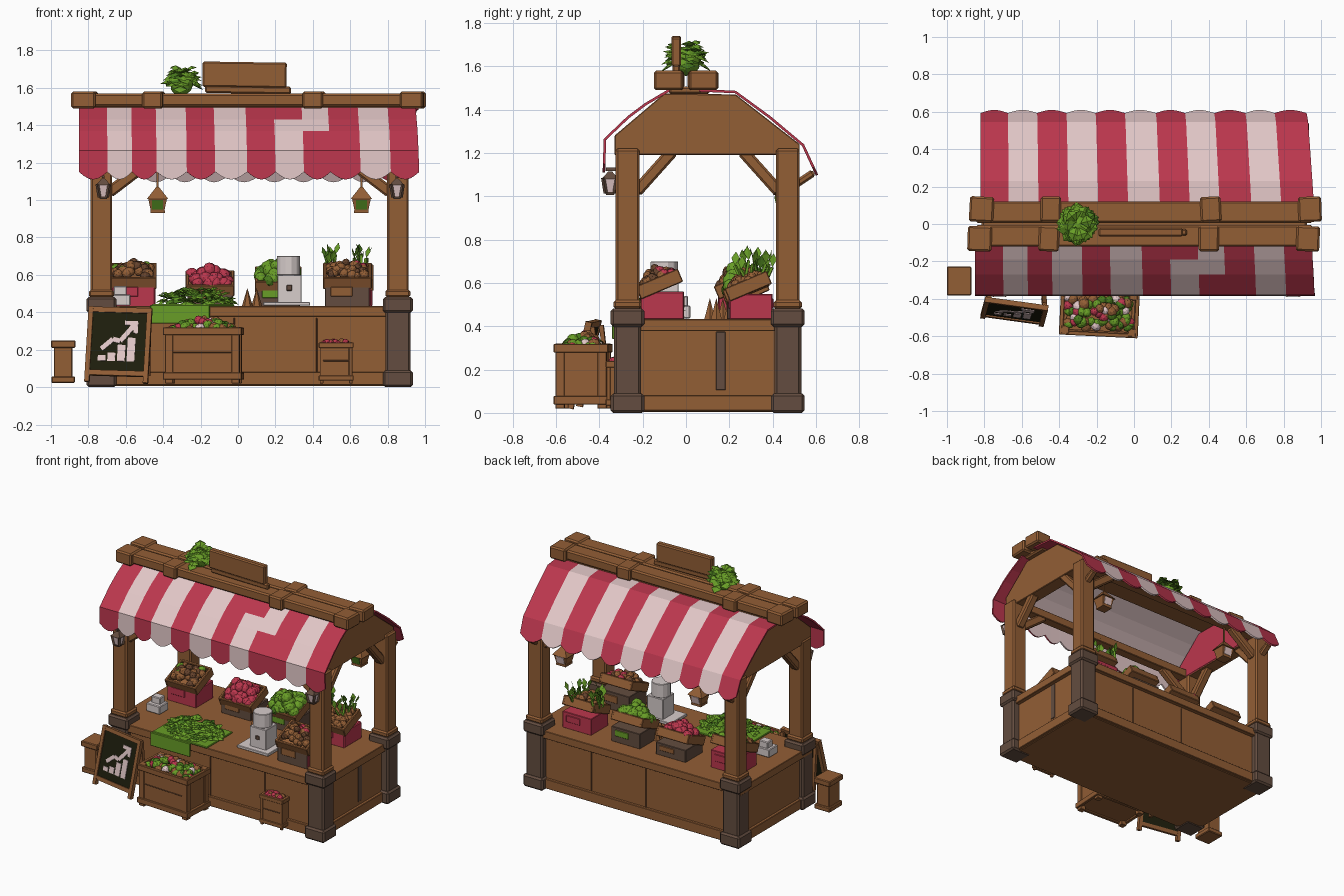
import bpy, bmesh, math, random
from mathutils import Matrix, Vector

random.seed(4)
if "Cube" in bpy.data.objects:
    bpy.data.objects.remove(bpy.data.objects["Cube"])


def material(name, r, g, b):
    mat = bpy.data.materials.new(name)
    mat.use_nodes = True
    mat.diffuse_color = (r, g, b, 1)
    mat.node_tree.nodes["Principled BSDF"].inputs["Base Color"].default_value = (r, g, b, 1)
    return mat


wood = material("wood", .29, .112, .036)
dark_wood = material("dark wood", .13, .055, .025)
stone = material("brown stone", .125, .073, .05)
red = material("awning red", .5, .038, .075)
white = material("cloth white", .76, .57, .57)
green = material("leaf green", .14, .34, .02)
deep_green = material("deep green", .065, .19, .012)
black = material("slate black", .013, .013, .004)
metal = material("pale metal", .68, .61, .6)


class Part:
    """Collects primitives into one named mesh object."""

    def __init__(self, name, *mats, bevel=0, at=Matrix()):
        self.name, self.mats, self.bevel, self.at = name, mats, bevel, at
        self.bm = bmesh.new()

    def paint(self, made, m):
        for f in {f for v in made["verts"] for f in v.link_faces}:
            f.material_index = m

    def box(self, x, y, z, sx, sy, sz, m=0, turn=Matrix()):
        mat = Matrix.Translation((x, y, z)) @ turn @ Matrix.Diagonal((sx, sy, sz, 1))
        self.paint(bmesh.ops.create_cube(self.bm, size=1, matrix=mat), m)

    def beam(self, p, q, sx, sy, m=0):
        p, q = Vector(p), Vector(q)
        d = q - p
        self.box(*((p + q) / 2), sx, sy, d.length, m, d.to_track_quat('Z', 'Y').to_matrix().to_4x4())

    def cone(self, x, y, z, r1, r2, h, m=0, sides=4):
        mat = Matrix.Translation((x, y, z + h / 2)) @ Matrix.Rotation(math.pi / sides, 4, 'Z')
        self.paint(bmesh.ops.create_cone(self.bm, cap_ends=True, segments=sides, radius1=r1,
                                         radius2=r2, depth=h, matrix=mat), m)

    def ball(self, x, y, z, r, m=0):
        turn = Matrix.Rotation(random.random() * 6, 4, (1, random.random(), 1))
        mat = Matrix.Translation((x, y, z)) @ turn @ Matrix.Diagonal((r, r * .85, r * .9, 1))
        self.paint(bmesh.ops.create_icosphere(self.bm, subdivisions=2, radius=1, matrix=mat), m)

    def leaf(self, base, tip, width, m=0):
        base, tip = Vector(base), Vector(tip)
        side = (tip - base).cross(Vector((0, 0, 1))).normalized() * width
        mid = base.lerp(tip, .55) + Vector((0, 0, width * .4))
        low = Vector((0, 0, width * .4))
        a, b, c, l, r = [self.bm.verts.new(v) for v in (base, tip, mid, mid + side - low, mid - side - low)]
        for tri in ((a, l, c), (l, b, c), (a, c, r), (c, b, r)):
            self.bm.faces.new(tri[::-1]).material_index = m

    def heap(self, sx, sy, z, rise, r, n, mats):
        for i in range(n):
            u, v = random.uniform(-1, 1), random.uniform(-1, 1)
            self.ball(u * sx / 2, v * sy / 2, z + rise * (1 - max(abs(u), abs(v))) * random.uniform(.6, 1),
                      r * random.uniform(.8, 1.15), random.choice(mats))

    def clump(self, x, y, z, rx, ry, rise, length, n):
        for i in range(n):
            a, k = random.uniform(0, math.tau), math.sqrt(random.random())
            out = Vector((math.cos(a), math.sin(a), 0))
            base = Vector((x + out.x * rx * k, y + out.y * ry * k, z + rise * (1 - k * k)))
            tip = base + (out + Vector((0, 0, random.uniform(-.6, .35)))) * length
            self.leaf(base, tip, length * .55, random.choice((0, 0, 0, 1)))

    def done(self):
        me = bpy.data.meshes.new(self.name)
        self.bm.transform(self.at)
        self.bm.to_mesh(me)
        self.bm.free()
        ob = bpy.data.objects.new(self.name, me)
        bpy.context.collection.objects.link(ob)
        for mat in self.mats:
            me.materials.append(mat)
        if self.bevel:
            mod = ob.modifiers.new("worn edges", 'BEVEL')
            mod.width, mod.segments = self.bevel, 1
        return ob


def place(x, y, z, axis='Z', angle=0):
    return Matrix.Translation((x, y, z)) @ Matrix.Rotation(angle, 4, axis)


# Counter body, trim and top
p = Part("counter", wood, dark_wood, stone, bevel=.006)
p.box(.05, .1, .2, 1.64, .78, .39)
p.box(.05, .1, .045, 1.68, .82, .07)
p.box(.05, .1, .405, 1.7, .84, .055)
for y in (-.291, .491):
    for x in (-.02, .42):
        p.box(x, y, .22, .008, .006, .3, 1)
p.box(.87, .16, .24, .008, .045, .27, 2)
p.done()

# Corner posts with stone footings
posts = [(x, y) for x in (-.73, .855) for y in (-.27, .47)]
p = Part("stone_footings", stone, bevel=.012)
q = Part("posts", wood, bevel=.01)
for x, y in posts:
    p.box(x, y, .045, .16, .155, .09)
    p.box(x, y, .25, .135, .125, .36)
    p.box(x, y, .44, .16, .155, .085)
    q.box(x, y, .83, .115, .11, .78)
    q.box(x, y, .5, .135, .13, .04)
    # Braces along the depth and the width
    inward = 1 if y < 0 else -1
    q.beam((x, y + inward * .04, 1.02), (x, y + inward * .21, 1.21), .06, .055)
    side = 1 if x < 0 else -1
    q.beam((x + side * .04, y, 1.04), (x + side * .25, y, 1.2), .055, .06)
    if y > 0:
        q.beam((x, y + .03, 1.05), (x, y + .12, 1.11), .05, .035)
p.done()
q.done()

# Gable boards and long roof beams
p = Part("gables", wood, red, bevel=.006)
loop = [(-.33, 1.19), (.525, 1.19), (.525, 1.24), (.23, 1.47), (-.1, 1.475), (-.33, 1.28)]
for x, thick, m in ((-.78, .1, 0), (.79, .1, 0), (-.679, .008, 1)):
    face = p.bm.faces.new([p.bm.verts.new((x, y, z)) for y, z in loop])
    ext = bmesh.ops.extrude_face_region(p.bm, geom=[face])
    moved = [v for v in ext["geom"] if isinstance(v, bmesh.types.BMVert)]
    bmesh.ops.translate(p.bm, vec=(thick, 0, 0), verts=moved)
    p.paint({"verts": moved}, m)
bmesh.ops.recalc_face_normals(p.bm, faces=p.bm.faces)
for y in (-.27, .47):
    p.box(.06, y, 1.215, 1.6, .07, .06)
p.done()
p = Part("ridge_beams", wood, bevel=.01)
p.box(.055, .015, 1.49, 1.74, .19, .035)
for y, shift in ((-.075, 0), (.075, .01)):
    p.box(.055, y * .85, 1.535, 1.8, .115, .07)
    for x, w in ((-.825, .13), (-.455, .11), (.4, .11), (.93, .125)):
        p.box(x + shift, y * 1.05, 1.535, w, .135, .09, 0, Matrix.Rotation(random.uniform(-.06, .06), 4, 'Z'))
p.done()


def awning(name, profile, edges, flare, is_red):
    # Striped cloth sheet whose last row hangs in scallops; lined white except at the ends
    p = Part(name, red, white, white, white, red)
    steps, count = 6, len(edges) - 1
    grid = []
    for i in range(count * steps + 1):
        col = min(i // steps, count - 1)
        t = i / steps - col
        x = edges[col] + (edges[col + 1] - edges[col]) * t
        spread = flare * i / (count * steps) / (len(profile) - 1)
        row = [Vector((x + spread * j, *yz)) for j, yz in enumerate(profile)]
        row[-1] = row[-2].lerp(row[-1], .74 + .26 * math.sin(math.pi * t))
        grid.append([p.bm.verts.new(v) for v in row])
    for i in range(count * steps):
        col = i // steps
        for j in range(len(profile) - 1):
            f = p.bm.faces.new((grid[i][j], grid[i][j + 1], grid[i + 1][j + 1], grid[i + 1][j]))
            f.material_index = 4 if col in (0, count - 1) else 0 if is_red(col, j) else 1
    if profile[-1][0] > 0:
        bmesh.ops.reverse_faces(p.bm, faces=p.bm.faces)
    mod = p.done().modifiers.new("cloth", 'SOLIDIFY')
    mod.thickness, mod.offset, mod.material_offset = .012, -1, 2


def front_red(col, row):
    # One white stripe jogs sideways part way down
    if col in (7, 8):
        return row == 0 if col == 7 else row > 1
    return col % 2 == 0 if col < 7 else col % 2 == 1


awning("front_awning", [(-.08, 1.495), (-.19, 1.43), (-.27, 1.37), (-.38, 1.265), (-.385, 1.11)],
       [-.85, -.7, -.57, -.44, -.28, -.13, .04, .19, .34, .48, .64, .8, .95], .02, front_red)
awning("back_awning", [(.06, 1.495), (.23, 1.487), (.39, 1.37), (.545, 1.24), (.61, 1.1)],
       [-.82, -.67, -.51, -.35, -.19, -.03, .14, .3, .46, .63, .79, .965], -.045, lambda col, row: col % 2 == 0)

# Roof sign and plant
p = Part("roof_sign", wood, bevel=.008, at=place(.035, -.045, 1.67, 'Y', .015))
p.box(0, 0, 0, .45, .045, .135)
p.box(.02, 0, -.08, .46, .035, .04)
p.done()
p = Part("roof_plant", green, deep_green)
p.ball(-.3, 0, 1.62, .07)
p.clump(-.3, 0, 1.61, .05, .05, .09, .07, 60)
p.done()

# Lanterns on the front posts and under the back beam
for x in (-.72, .85):
    p = Part("post_lantern", stone, white)
    p.cone(x, -.35, 1.02, .03, .045, .06, 1)
    p.cone(x, -.35, 1.005, .025, .035, .015)
    p.cone(x, -.35, 1.08, .055, .012, .035)
    for sx in (-1, 1):
        for sy in (-1, 1):
            p.beam((x + sx * .021, -.35 + sy * .021, 1.015), (x + sx * .032, -.35 + sy * .032, 1.085), .014, .014)
    p.box(x, -.335, 1.125, .015, .07, .015)
    p.done()
for x in (-.43, .66):
    p = Part("hanging_lantern", wood, deep_green, white)
    p.cone(x, .46, .945, .052, .07, .06)
    for s, m in ((-1, 1), (1, 2)):
        p.beam((x, .46 + s * .038, .95), (x, .46 + s * .05, 1), .06, .006, m)
    p.cone(x, .46, .93, .055, .055, .015)
    p.cone(x, .46, 1.005, .082, .01, .065)
    p.box(x, .46, 1.13, .01, .01, .14)
    p.done()


def open_box(p, w, d, h, m=0, z=0):
    # Four walls and a floor
    for s in (-1, 1):
        p.box(0, s * (d / 2 - .009), z + h / 2, w, .018, h, m)
        p.box(s * (w / 2 - .009), 0, z + h / 2, .0185, d + .001, h, m)
    p.box(0, 0, z + .01, w - .02, d - .02, .02, m)


# Produce stands: a painted crate below a tilted tray, patched front and back
stands = [("mixed_roots", .585, -.11, .26, .13, stone, red, wood, (wood, dark_wood, red), .026, .06),
          ("leek", .6, .3, .25, .12, red, red, red, (wood, wood, dark_wood), .026, .06),
          ("cabbage", .215, .29, .25, .11, stone, stone, green, (green, green, deep_green), .042, .1),
          ("radish", -.15, .29, .26, .09, stone, stone, wood, (red, red, red), .035, .08),
          ("potato", -.56, .25, .25, .13, red, red, red, (wood, dark_wood, green), .028, .06)]
for name, x, y, w, h, body, side, patch, produce, r, rise in stands:
    d = .2
    p = Part(name + "_crate", body, side, patch, bevel=.003, at=place(x, y, .43))
    p.box(0, 0, h / 2, w * .92, d, h, 0)
    p.box(w * .46, 0, h / 2, .006, d * .98, h * .96, 1)
    for s in (-1, 1):
        p.box(s * w * .12, s * d / 2, h * .62, w * .45, .006, h * .4, 2)
    p.done()
    tilt = place(x, y, .435 + h, 'X', .4)
    p = Part(name + "_tray", wood, bevel=.004, at=tilt)
    open_box(p, w, d + .01, .065)
    p.done()
    p = Part(name + "_produce", *produce, at=tilt)
    p.heap(w * .76, d * .72, .055, rise, r, 45, (0, 0, 0, 1, 1, 2))
    p.done()
p = Part("leek_tops", green, deep_green)
for i in range(20):
    x, y = random.choice((.5, .66)) + random.uniform(-.03, .03), random.uniform(.26, .37)
    top = Vector((x + random.uniform(-.03, .03), y + random.uniform(-.04, .04), random.uniform(.66, .71)))
    p.beam((x, y, .6), top, .014, .012, i % 3 // 2)
    p.leaf(top, top + Vector((random.uniform(-.03, .03), random.uniform(-.04, .04), .065)), .02, i % 3 // 2)
p.done()

# Green cloth with salad leaves
p = Part("green_cloth", green, bevel=.004)
p.box(-.24, -.18, .438, .44, .3, .012)
p.box(-.31, -.335, .39, .32, .012, .1)
p.done()
p = Part("salad_leaves", green, deep_green)
p.clump(-.23, -.17, .45, .17, .11, .07, .065, 110)
p.done()

# Weighing scale, price box and paper cones
p = Part("weighing_scale", metal, stone, bevel=.005)
p.box(.26, -.11, .445, .25, .19, .02)
p.box(.275, -.1, .525, .13, .13, .15)
p.box(.275, -.167, .53, .03, .006, .03, 1)
p.cone(.27, -.1, .6, .065, .065, .1, 0, 12)
p.done()
p = Part("price_box", metal, bevel=.005)
p.box(-.63, -.03, .465, .11, .1, .06)
p.box(-.63, -.02, .515, .07, .06, .05)
p.done()
p = Part("spice_cones", wood)
for i in range(4):
    p.cone(.05 + i % 2 * .05, .11 + i * .03, .43, .03, 0, .1, 0, 6)
p.done()


def floor_crate(name, at, w, d, h):
    # Slatted crate with corner posts, feet and a wide rim
    p = Part(name, wood, dark_wood, bevel=.004, at=at)
    open_box(p, w * .9, d * .9, h * .85, z=h * .1)
    post = min(w, d) * .17
    for sx in (-1, 1):
        for sy in (-1, 1):
            p.box(sx * (w * .95 - post) / 2, sy * (d * .95 - post) / 2, h / 2, post, post, h)
    for s in (-1, 1):
        for z in (.13, .93):
            p.box(0, s * (d - .02) / 2, h * z, w, .022, h * .13)
            p.box(s * (w - .02) / 2, 0, h * z, .022, d, h * .13)
        p.box(0, s * d * .452, h * .55, w * .8, .005, .006, 1)
    p.done()


front = place(-.185, -.475, .02, 'Z', -.05)
floor_crate("front_crate", front, .42, .25, .3)
p = Part("front_crate_vegetables", green, red, wood, white, deep_green, at=front)
p.heap(.34, .16, .28, .08, .03, 75, (0, 0, 1, 2, 2, 3, 4))
p.done()
bucket = place(.525, -.315, .02)
floor_crate("radish_box", bucket, .185, .11, .22)
p = Part("radish_box_fill", red, wood, at=bucket)
p.heap(.13, .06, .21, .02, .022, 20, (0, 0, 1))
p.done()
p = Part("side_box", wood, bevel=.005, at=place(-.935, -.305, .02))
p.box(0, 0, .12, .1, .125, .2)
p.box(0, 0, .02, .125, .15, .035)
p.box(0, 0, .21, .13, .155, .04)
p.done()

# Chalkboard with a bar chart and rising arrow
lean = place(-.652, -.515, .015, 'Z', -.13) @ Matrix.Rotation(-.22, 4, 'X') @ Matrix.Rotation(.03, 4, 'Y')
p = Part("chalkboard", wood, black, white, at=lean)
for s in (-1, 1):
    p.box(s * .158, 0, .215, .026, .03, .41)
    p.beam((s * .15, .02, .4), (s * .15, .13, .08), .025, .02)
for z in (.06, .405):
    p.box(0, 0, z, .3, .028, .028)
p.box(0, .002, .235, .292, .016, .33, 1)
for i, h in enumerate((.03, .045, .09, .13)):
    p.box(-.085 + i * .052, -.008, .125 + h / 2, .042, .005, h, 2)
line = [(-.09, .19), (-.03, .245), (.01, .235), (.085, .33)]
for a, b in zip(line, line[1:]):
    p.beam((a[0], -.008, a[1]), (b[0], -.008, b[1]), .005, .026, 2)
p.box(.065, -.008, .335, .07, .005, .024, 2)
p.box(.09, -.008, .31, .024, .005, .06, 2)
p.done()
